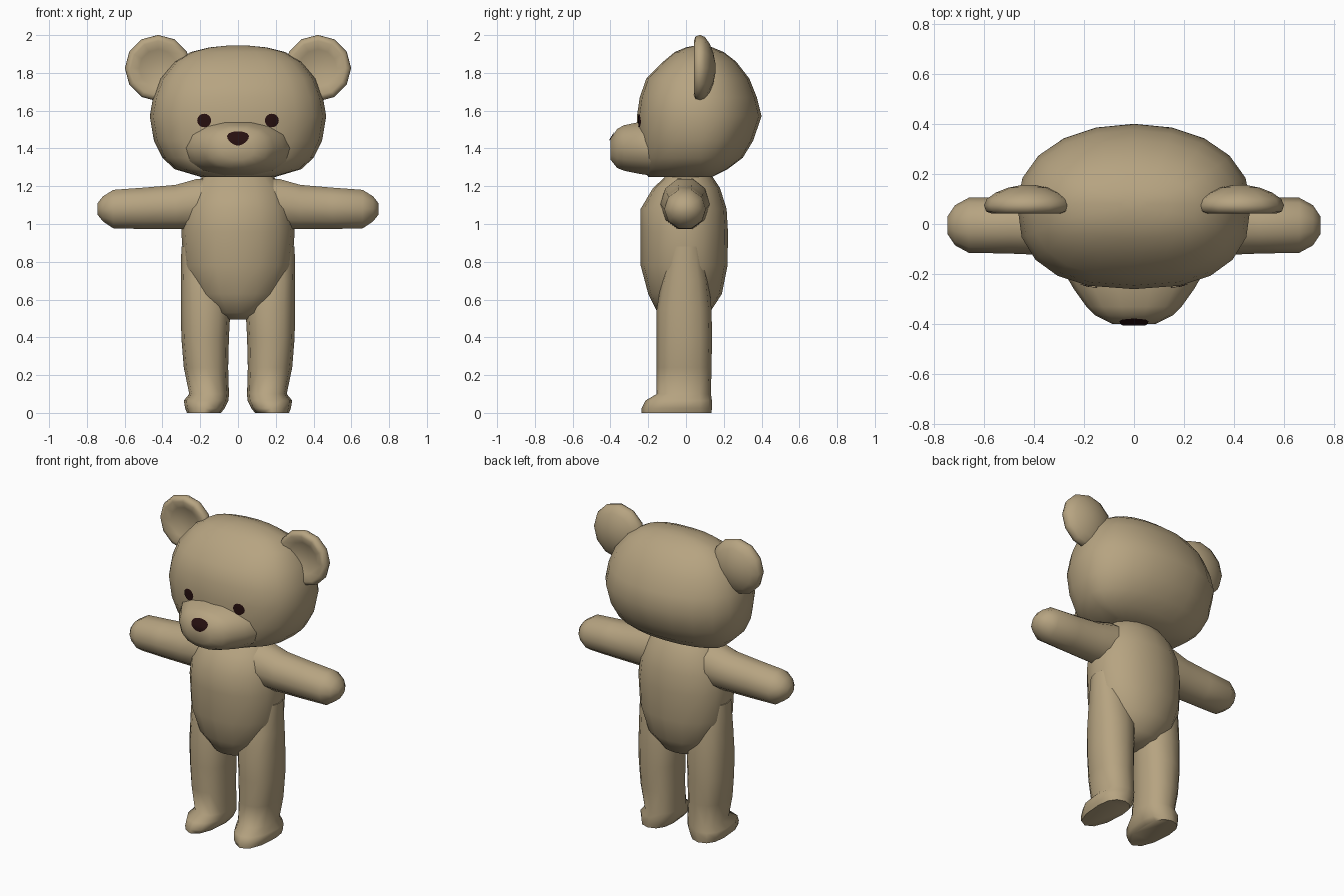
import bpy, bmesh, math
from mathutils import Vector
from mathutils.bvhtree import BVHTree

if "Cube" in bpy.data.objects:
    bpy.data.objects.remove(bpy.data.objects["Cube"])


def material(name, rgb):
    m = bpy.data.materials.new(name)
    m.diffuse_color = (*rgb, 1)
    m.use_nodes = True
    m.node_tree.nodes["Principled BSDF"].inputs["Base Color"].default_value = m.diffuse_color
    return m


FUR = material("tan fur", (0.47, 0.37, 0.22))
DARK = material("dark brown", (0.02, 0.005, 0.005))


def finish(name, bm, mat, angle=60):
    bmesh.ops.recalc_face_normals(bm, faces=bm.faces)
    mesh = bpy.data.meshes.new(name)
    bm.to_mesh(mesh)
    bm.free()
    mesh.materials.append(mat)
    ob = bpy.data.objects.new(name, mesh)
    bpy.context.collection.objects.link(ob)
    bpy.ops.object.select_all(action='DESELECT')
    ob.select_set(True)
    bpy.context.view_layer.objects.active = ob
    bpy.ops.object.shade_smooth_by_angle(angle=math.radians(angle))
    return ob


def oval(n, u0, u1, v0, v1, vc=None, p_low=2, p_high=2):
    """Closed oval from u0..u1 and v0..v1, widest at vc, with its own squareness below and above."""
    uc, ur = (u0 + u1) / 2, (u1 - u0) / 2
    vc = (v0 + v1) / 2 if vc is None else vc
    pts = []
    for i in range(n):
        a = 2 * math.pi * i / n
        c, s = math.cos(a), math.sin(a)
        e = 2 / (p_high if s > 0 else p_low)
        r = (v1 - vc) if s > 0 else (vc - v0)
        pts.append((uc + ur * math.copysign(abs(c) ** e, c),
                    vc + r * math.copysign(abs(s) ** e, s)))
    return pts


def loft(name, rings, angle=60, mat=FUR):
    """Skin a stack of equal-sized rings and cap both ends."""
    bm = bmesh.new()
    loops = [[bm.verts.new(p) for p in ring] for ring in rings]
    n = len(loops[0])
    for a, b in zip(loops, loops[1:]):
        for i in range(n):
            bm.faces.new((a[i], a[(i + 1) % n], b[(i + 1) % n], b[i]))
    bm.faces.new(loops[0])
    bm.faces.new(loops[-1])
    return finish(name, bm, mat, angle)


# Head: z, half width, front y, back y
HEAD = [(1.25, .20, -.20, .14), (1.29, .335, -.23, .22), (1.35, .40, -.245, .30),
        (1.44, .445, -.255, .355), (1.57, .467, -.26, .40), (1.67, .45, -.245, .375),
        (1.77, .41, -.21, .335), (1.86, .335, -.12, .265), (1.91, .25, -.06, .20),
        (1.935, .15, 0, .14), (1.945, .05, .05, .10)]
head = loft("head", [[(x, y, z) for x, y in oval(20, -w, w, f, b, .08, 2.5, 2.1)]
                     for z, w, f, b in HEAD], 80)

# Muzzle: y, half width, bottom z, top z
MUZZLE = [(-.10, .30, 1.25, 1.56), (-.20, .275, 1.255, 1.55), (-.26, .24, 1.265, 1.54),
          (-.33, .19, 1.28, 1.525), (-.365, .155, 1.295, 1.505), (-.40, .085, 1.34, 1.45)]
muzzle = loft("muzzle", [[(x, y, z) for x, z in oval(14, -w, w, lo, hi, None, 2.3, 2.3)]
                         for y, w, lo, hi in MUZZLE], 80)

# Face surface used to lay the eyes and nose on
surfaces = [BVHTree.FromPolygons([v.co for v in o.data.vertices],
                                 [p.vertices[:] for p in o.data.polygons])
            for o in (head, muzzle)]


def on_face(x, z):
    hits = [t.ray_cast(Vector((x, -2, z)), Vector((0, 1, 0)))[0] for t in surfaces]
    return min(h.y for h in hits if h) - .005


def face_patch(name, cx, cz, rx, rz, triangular=0):
    bm = bmesh.new()
    rows = []
    for k in (.35, .7, 1):
        row = []
        for i in range(16):
            a = 2 * math.pi * i / 16
            x = cx + k * rx * math.cos(a) * (1 + triangular * math.sin(a))
            z = cz + k * rz * math.sin(a)
            row.append(bm.verts.new((x, on_face(x, z), z)))
        rows.append(row)
    bm.faces.new(rows[0])
    for a, b in zip(rows, rows[1:]):
        for i in range(16):
            bm.faces.new((a[i], a[(i + 1) % 16], b[(i + 1) % 16], b[i]))
    ob = finish(name, bm, DARK)
    if sum(p.normal.y for p in ob.data.polygons) > 0:
        ob.data.flip_normals()


face_patch("nose", 0, 1.453, .056, .038, .3)

# Torso: z, half width, front y, back y
TORSO = [(.495, .05, -.07, .05), (.53, .14, -.15, .125), (.63, .235, -.20, .19),
         (.78, .288, -.24, .22), (.96, .30, -.24, .222), (1.08, .285, -.24, .215),
         (1.19, .24, -.175, .18), (1.25, .19, -.11, .14), (1.29, .15, -.08, .11)]
loft("torso", [[(x, y, z) for x, y in oval(16, -w, w, f, b, 0, 2.1, 2.1)]
               for z, w, f, b in TORSO], 80)

# Leg with foot: z, inner x, outer x, front y, back y
LEG = [(0, .09, .27, -.235, .135), (.025, .07, .28, -.235, .137), (.065, .05, .287, -.215, .137),
       (.10, .048, .258, -.155, .132), (.24, .052, .287, -.155, .135), (.40, .048, .30, -.155, .138),
       (.55, .04, .302, -.155, .135), (.70, .05, .302, -.13, .12), (.88, .10, .30, -.09, .09)]
# Arm: x, half depth, bottom z, top z
ARM = [(.12, .13, .97, 1.25), (.22, .13, .965, 1.245), (.33, .12, .967, 1.213), (.50, .113, .968, 1.198),
       (.66, .11, .972, 1.186), (.715, .08, 1.01, 1.15), (.745, .035, 1.05, 1.11)]
# Ear: y, radius, from the hollow front over the rim to the rounded back
EAR = [(.075, .04), (.06, .10), (.042, .145), (.05, .168), (.075, .176),
       (.10, .165), (.125, .13), (.145, .08), (.155, .03)]

for s, side in ((-1, "right"), (1, "left")):
    face_patch(f"{side}_eye", s * .179, 1.548, .037, .036)
    loft(f"{side}_leg", [[(s * x, y, z) for x, y in oval(12, a, b, f, k, 0, 2.3, 2.3)]
                         for z, a, b, f, k in LEG])
    loft(f"{side}_arm", [[(s * x, y - .005, z) for y, z in oval(10, -d, d, lo, hi)]
                         for x, d, lo, hi in ARM], 80)
    loft(f"{side}_ear", [[(s * (x + .423), y, z + 1.825) for x, z in oval(12, -r, r, -r, r)]
                         for y, r in EAR], 80)
